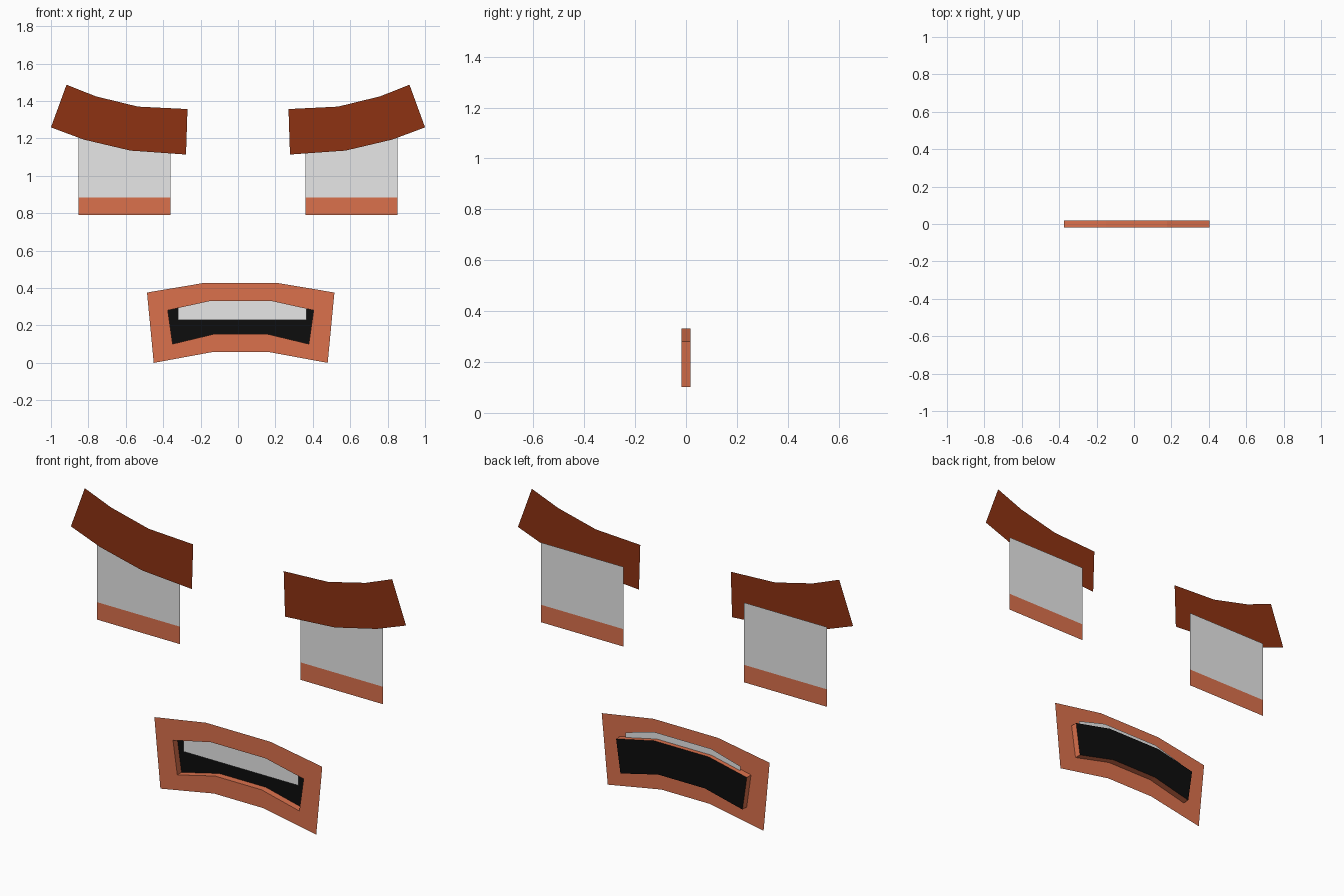
import bpy

if "Cube" in bpy.data.objects:
    bpy.data.objects.remove(bpy.data.objects["Cube"])

FRONT, BACK = -0.018, 0.018      # lip plane and rear plane
MOUTH_X, TEETH_X = 0.0145, 0.022


def material(name, rgb):
    m = bpy.data.materials.new(name)
    m.diffuse_color = (*rgb, 1)
    m.use_nodes = True
    m.node_tree.nodes["Principled BSDF"].inputs["Base Color"].default_value = m.diffuse_color
    return m


lip_mat = material("lip skin", (0.71, 0.165, 0.073))
brow_mat = material("brow brown", (0.27, 0.032, 0.006))
white_mat = material("white", (0.8, 0.8, 0.8))
black_mat = material("black", (0.004, 0.004, 0.004))


def build(name, verts, faces, mats, indices=None):
    me = bpy.data.meshes.new(name)
    me.from_pydata(verts, [], faces)
    for m in mats:
        me.materials.append(m)
    for i, p in enumerate(me.polygons):
        p.material_index = indices[i] if indices else 0
    me.update()
    ob = bpy.data.objects.new(name, me)
    bpy.context.collection.objects.link(ob)
    return ob


def strip(name, top, bottom, y, mat):
    """Flat band of quads between a top and a bottom line, facing -y."""
    n = len(top)
    verts = [(x, y, z) for x, z in top + bottom]
    faces = [(n + i, n + i + 1, i + 1, i) for i in range(n - 1)]
    return build(name, verts, faces, [mat])


def sym(half, cx):
    """Mirror (half width, z) pairs, outermost first, into a left-to-right line."""
    return [(cx - w, z) for w, z in half] + [(cx + w, z) for w, z in reversed(half)]


# eyes with lower lids, and eyebrows, on both sides
brow_top = [(0.27, 1.357), (0.535, 1.37), (0.76, 1.425), (0.917, 1.487)]
brow_bottom = [(0.278, 1.114), (0.575, 1.135), (0.825, 1.194), (1.0, 1.259)]
for side, s in (("left", -1), ("right", 1)):
    xs = sorted((s * 0.36, s * 0.853))
    verts = [(x, BACK, z) for z in (0.79, 0.884, 1.22) for x in xs]
    build(side + "_eye", verts, [(0, 1, 3, 2), (2, 3, 5, 4)],
          [lip_mat, white_mat], [0, 1])
    top = sorted((s * x, z) for x, z in brow_top)
    bottom = sorted((s * x, z) for x, z in brow_bottom)
    strip(side + "_eyebrow", top, bottom, 0.004, brow_mat)

# mouth outlines
outer_top = sym([(0.501, 0.376), (0.1925, 0.428)], MOUTH_X)
outer_low = sym([(0.465, 0.0), (0.145, 0.059)], MOUTH_X)
inner_top = sym([(0.39, 0.281), (0.163, 0.331)], MOUTH_X)
inner_low = sym([(0.364, 0.101), (0.139, 0.155)], MOUTH_X)
outer = outer_low + outer_top[::-1]
inner = inner_low + inner_top[::-1]
n = len(outer)

# lips: flat front ring plus the walls running back from the opening
verts = ([(x, FRONT, z) for x, z in outer] + [(x, FRONT, z) for x, z in inner]
         + [(x, BACK, z) for x, z in inner])
faces = []
for i in range(n):
    j = (i + 1) % n
    faces.append((i, j, n + j, n + i))
    faces.append((n + i, n + j, 2 * n + j, 2 * n + i))
build("lips", verts, faces, [lip_mat])

# dark mouth back
strip("mouth_back", inner_top, inner_low, BACK, black_mat)

# upper teeth, tucked behind the upper lip
strip("upper_teeth", sym([(0.344, 0.317), (0.17, 0.365)], TEETH_X),
      sym([(0.344, 0.23), (0.17, 0.23)], TEETH_X), -0.006, white_mat)
